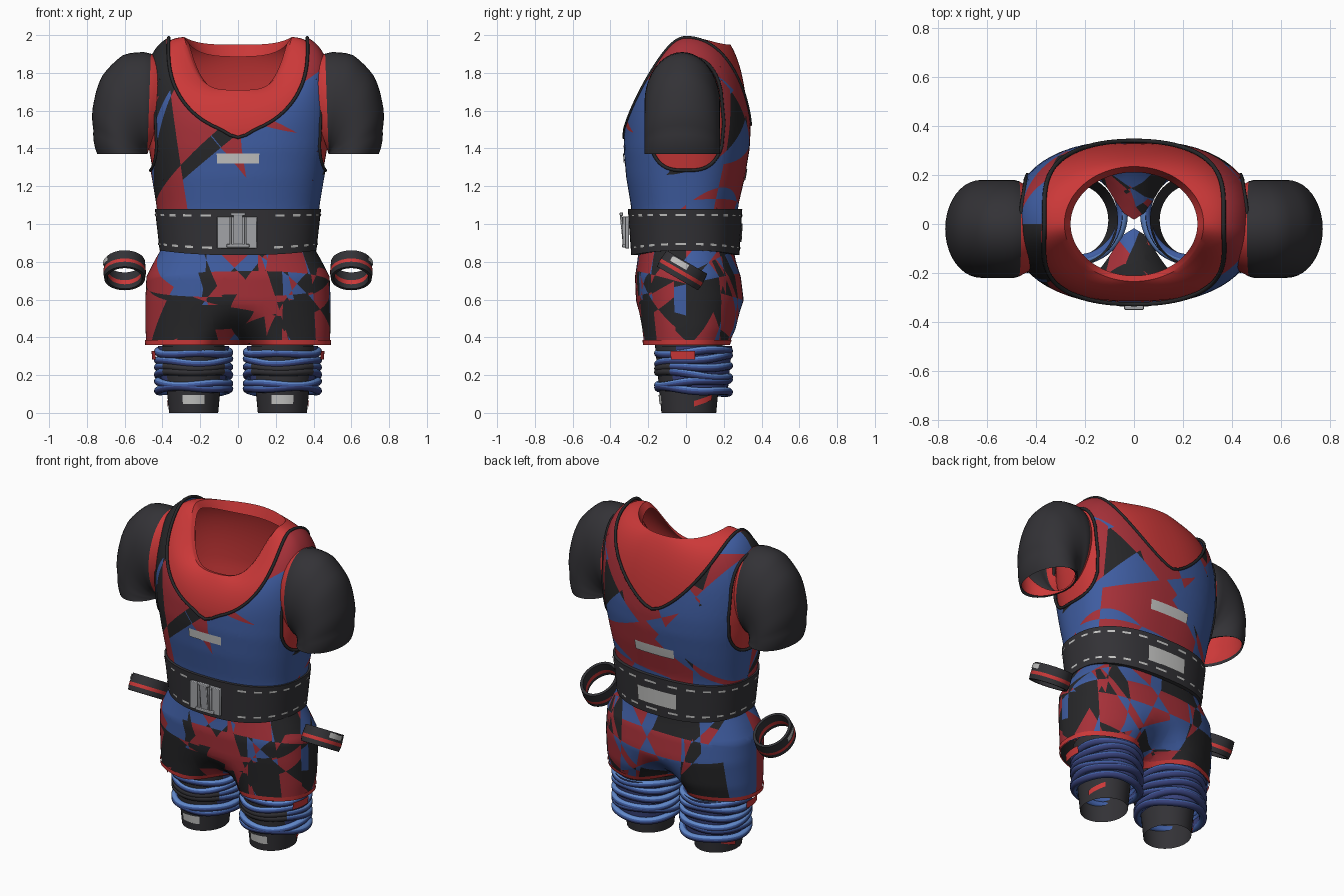
import bpy, bmesh, random
from math import sin, cos, asin, pi, radians, degrees, exp
from mathutils import Vector, Matrix

if "Cube" in bpy.data.objects:
    bpy.data.objects.remove(bpy.data.objects["Cube"])
rng = random.Random(11)


def material(name, *rgb):
    m = bpy.data.materials.new(name)
    m.use_nodes = True
    m.diffuse_color = (*rgb, 1)
    m.node_tree.nodes["Principled BSDF"].inputs["Base Color"].default_value = (*rgb, 1)
    return m


RED = material("shirt red", .6, .04, .04)
CRIMSON = material("crimson", .38, .03, .04)
CHARCOAL = material("charcoal", .033, .032, .037)
BLACK = material("soft black", .02, .02, .022)
BLUE = material("blue", .05, .11, .36)
SKY = material("light blue", .12, .25, .6)
NAVY = material("navy", .04, .055, .2)
PALE = material("pale grey", .55, .55, .54)
STEEL = material("steel grey", .36, .37, .39)
CAMO = [CRIMSON, BLACK, BLUE]


def finish(name, bm, mats, mirror=False):
    me = bpy.data.meshes.new(name)
    bm.to_mesh(me)
    bm.free()
    for m in mats:
        me.materials.append(m)
    me.set_sharp_from_angle(angle=radians(40))
    ob = bpy.data.objects.new(name, me)
    bpy.context.collection.objects.link(ob)
    if mirror:
        ob.modifiers.new("mirror", 'MIRROR')
    return ob


def patch(name, f, u0, u1, nu, lo, hi, nv, mats, rule=None, mirror=False, cells=None):
    """Grid over f(u, v); u in degrees, lo and hi may depend on u."""
    bm = bmesh.new()
    low = lo if callable(lo) else lambda u: lo
    high = hi if callable(hi) else lambda u: hi
    us = [u0 + (u1 - u0) * i / nu for i in range(nu + 1)]
    g = [[bm.verts.new(f(u, low(u) + (high(u) - low(u)) * j / nv)) for j in range(nv + 1)] for u in us]
    for i in range(nu):
        for j in range(nv):
            vs = (g[i][j], g[i + 1][j], g[i + 1][j + 1], g[i][j + 1])
            mid = sum((v.co for v in vs), Vector()) / 4
            k = rule(i, j, mid) if rule else 0
            if k is not None:
                face = bm.faces.new(vs)
                face.material_index, face.smooth = k, True
    bmesh.ops.delete(bm, geom=[v for v in bm.verts if not v.link_faces], context='VERTS')
    bmesh.ops.remove_doubles(bm, verts=bm.verts[:], dist=1e-5)
    if cells:
        camouflage(bm, *cells)
    return finish(name, bm, mats, mirror)


def camouflage(bm, planes, hints, weights, colours):
    """Cut the cloth into straight-edged shards and colour each shard."""
    for co, no in planes:
        bmesh.ops.bisect_plane(bm, geom=bm.verts[:] + bm.edges[:] + bm.faces[:], dist=1e-5,
                               plane_co=co, plane_no=no)
    shards = {}
    for face in bm.faces:
        c = face.calc_center_median()
        shards.setdefault(tuple((c - co).dot(no) > 0 for co, no in planes), []).append(face)
    for key, faces in shards.items():
        mid = sum((q.calc_center_median() for q in faces), Vector()) / len(faces)
        if key not in colours:
            near = [h[3] for h in hints if (Vector(h[:3]) - mid).length < .12]
            colours[key] = near[0] if near else rng.choices((0, 1, 2), weights[mid.y > 0])[0]
        for q in faces:
            q.material_index = colours[key]


def random_planes(n, z0, z1, slope):
    planes = [(Vector((0, 0, 0)), Vector((0, 1, 0)))]
    for _ in range(n):
        co = Vector((rng.uniform(-.45, .45), rng.uniform(-.25, .25), rng.uniform(z0, z1)))
        no = Vector((rng.uniform(-1, 1), rng.uniform(-.5, .5), rng.uniform(-slope, slope)))
        planes.append((co, no.normalized()))
    return planes


def lookup(table, x):
    """Linear interpolation of the rows of a table by their first column."""
    x = min(max(x, table[0][0]), table[-1][0])
    for p, q in zip(table, table[1:]):
        if x <= q[0]:
            t = (x - p[0]) / (q[0] - p[0])
            return [a + (b - a) * t for a, b in zip(p[1:], q[1:])]


def oval(u, a, front, back):
    c, s = cos(radians(u)), sin(radians(u))
    sq = lambda w: abs(w) ** .833 * (1 if w > 0 else -1)
    return a * sq(c), (back if s > 0 else front) * sq(s)


# Torso surface: straight body, rounded shoulders, then a lip turned in at the neck
BODY = [(.9, .4, .26, .25), (1.1, .42, .28, .265), (1.25, .445, .305, .3),
        (1.4, .472, .318, .325), (1.5, .485, .315, .33)]


def torso(u, v, off=0):
    z = .9 + 1.2 * min(v, .5)
    a, fr, bk = (w + off for w in lookup(BODY, z))
    x, y = oval(u, a, fr, bk)
    base = Vector((x, y, z))
    if v <= .5:
        return base
    t = min(2 * v - 1, 1)
    c, s = cos(radians(u)), sin(radians(u))
    ctrl_z, neck_z = (1.82 + .16 * c * c, 1.95 + .04 * c ** 4) if s > 0 else (1.63 + .35 * c * c, 1.71 + .28 * c ** 4)
    ctrl = Vector((1.08 * x, .96 * y, ctrl_z + off))
    neck = Vector(((.285 + off) * c, (.235 + off) * s, neck_z + off))
    p = base * (1 - t) ** 2 + ctrl * 2 * t * (1 - t) + neck * t * t
    k = max(0, v - 1) * 10
    return Vector((p.x * (1 - .09 * k), p.y * (1 - .1 * k), p.z - k * (.035 + .03 * s)))


patch("shirt", torso, 0, 360, 96, 0, 1.1, 44, [RED])


# Camouflage vest
def from_centre(u):
    return 90 - degrees(asin(min(1, abs(sin(radians(u))))))


def neckline(u):
    base = .52 if sin(radians(u)) > 0 else .465
    e = (from_centre(u) / 90) ** .7
    return base + (.92 - base) * e * e * (3 - 2 * e)


ARM = 32


def armhole(u, side):
    q = max(0, 1 - ((90 - from_centre(u)) / ARM) ** 2.5) ** .4
    return .52 + (.24 if side > 0 else -.2) * q


vest = lambda u, v: torso(u, v, .012)
label = lambda u, v: torso(u, v, .018)
hints = [(-.28, -.27, 1.38, 1), (.33, -.25, 1.47, 2), (.2, -.28, 1.2, 2), (-.2, -.27, 1.12, 2),
         (-.35, -.2, 1.75, 1), (.4, -.2, 1.3, 1), (0, -.3, 1.35, 0), (.43, -.05, 1.22, 1),
         (.25, .3, 1.4, 2), (-.25, .3, 1.4, 2), (0, .3, 1.15, 0)]
cells = (random_planes(17, 1, 1.9, .9), hints, [(.62, .2, .18), (.38, .18, .44)], {})
patch("vest_front", vest, 180 + ARM, 360 - ARM, 60, 0, neckline, 24, CAMO, cells=cells)
patch("vest_back", vest, ARM, 180 - ARM, 60, 0, neckline, 24, CAMO, cells=cells)
for side, mid in (("left", 0), ("right", 180)):
    up, down = (lambda u: armhole(u, 1)), (lambda u: armhole(u, -1))
    patch(side + "_vest_side", vest, mid - ARM, mid + ARM, 32, 0, down, 14, CAMO, cells=cells)
    patch(side + "_vest_strap", vest, mid - ARM, mid + ARM, 32, up, neckline, 8, CAMO, cells=cells)
patch("chest_label", label, 260, 280, 8, .35, .394, 2, [PALE])
patch("back_label", label, 77, 103, 8, .275, .325, 2, [PALE])


def piping(name, pts):
    cu = bpy.data.curves.new(name, 'CURVE')
    cu.dimensions, cu.bevel_depth, cu.bevel_resolution = '3D', .009, 2
    sp = cu.splines.new('POLY')
    sp.points.add(len(pts) - 1)
    for q, p in zip(sp.points, pts):
        q.co = (*p, 1)
    sp.use_cyclic_u = True
    cu.materials.append(BLACK)
    bpy.context.collection.objects.link(bpy.data.objects.new(name, cu))


piping("neck_piping", [vest(u, neckline(u)) for u in range(0, 360, 3)])
for side, mid in (("left", 0), ("right", 180)):
    arc = range(mid - ARM, mid + ARM + 1, 2)
    piping(side + "_armhole_piping", [vest(u, armhole(u, 1)) for u in arc]
           + [vest(u, armhole(u, -1)) for u in reversed(arc[1:-1])])

# Sleeves: rings fanned about the armpit, with a red yoke and lining
SLEEVE = [(-18, .47), (0, .54), (13, .543), (30, .478), (44, .403), (65, .315), (90, .265)]


def sleeve(u, v):
    a, k = (v, 1) if v <= 90 else (180 - v, .93)
    half = lookup(SLEEVE, a)[0] / 2
    r = half * (1 + k * cos(radians(u)))
    y = -.02 - k * (.2 + .0025 * min(a, 0)) * sin(radians(u))
    return Vector((.48 + r * sin(radians(a)), y, 1.37 + r * cos(radians(a))))


patch("sleeves", sleeve, 0, 360, 40, -18, 134, 38, [CHARCOAL, RED],
      lambda i, j, c: int(j < 4 or j > 27), mirror=True)


# Belt with stitching, back label and buckle
def belt(u, v, off=0):
    k = min(max(v, 0), 1)
    inset = abs(v - k) * .35 - off
    x, y = oval(u, .415 + .025 * k - inset, .29 + .018 * k - inset, .283 + .015 * k - inset)
    return Vector((x, y, .86 + .22 * k - .025 * (1 - k) * sin(radians(u)) ** 2))


trim = lambda u, v: belt(u, v, .004)
patch("belt", belt, 0, 360, 96, -.08, 1.08, 29, [CHARCOAL])
for name, v in (("lower", .13), ("upper", .83)):
    patch(name + "_belt_stitching", trim, 0, 360, 48, v, v + .05, 1, [PALE],
          lambda i, j, c: 0 if i % 2 and not (c.y < 0 and abs(c.x) < .12) else None)
patch("belt_label", lambda u, v: belt(u, v, .007), 76, 104, 8, .28, .68, 2, [PALE])


def box(name, centre, size, mat, tilt=0):
    bm = bmesh.new()
    bmesh.ops.create_cube(bm, size=1, matrix=Matrix.Translation(centre)
                          @ Matrix.Rotation(radians(tilt), 4, 'X') @ Matrix.Diagonal((*size, 1)))
    bev = finish(name, bm, [mat]).modifiers.new("bevel", 'BEVEL')
    bev.width, bev.segments = .004, 2


box("buckle_plate", (-.005, -.312, .955), (.21, .02, .17), STEEL)
box("buckle_lever", (0, -.336, .965), (.05, .012, .17), STEEL, 6)
box("buckle_hinge", (0, -.325, .885), (.12, .025, .02), STEEL)
box("buckle_crossbar", (0, -.342, 1.052), (.08, .018, .018), STEEL)
for side, x in (("left", .04), ("right", -.04)):
    box(side + "_buckle_rail", (x, -.327, .96), (.012, .02, .16), STEEL)

# Camouflage shorts, pinched between the legs
HIPS = [(.36, .485, .245, .25), (.45, .49, .25, .285), (.6, .49, .265, .305),
        (.72, .485, .27, .29), (.8, .445, .258, .265), (.87, .405, .25, .25)]


def shorts(u, v, off=0):
    z = .36 + .51 * v
    x, y = oval(u, *(w + off for w in lookup(HIPS, z)))
    k = .93 * min(max((.6 - z) / .24, 0), 1) ** 2
    return Vector((x, y * (1 - k * exp(-(x / .12) ** 2)), z))


hints = [(-.3, -.22, .77, 2), (.35, -.2, .5, 1), (-.3, -.24, .5, 1), (.1, -.26, .6, 0), (0, -.2, .5, 1)]
cells = (random_planes(26, .4, .85, .5), hints, [(.45, .37, .18), (.38, .3, .32)], {})
patch("shorts", shorts, 0, 360, 120, 0, 1, 24, CAMO, cells=cells)
patch("shorts_hem", lambda u, v: shorts(u, v, .006), 0, 360, 120, 0, .05, 2, [RED])


# Legs with labels, red marks and coiled knee wraps
def leg(u, v, off=0):
    a = radians(u)
    return Vector((.235 + (.13 + .04 * v + off) * cos(a), .015 + (.145 + .04 * v + off) * sin(a), .42 * v))


patch("ankles", leg, 0, 360, 40, 0, 1, 12, [CHARCOAL], mirror=True)
patch("ankle_labels", lambda u, v: leg(u, v, .006), 246, 294, 8, .11, .225, 2, [PALE], mirror=True)
patch("ankle_marks", lambda u, v: leg(u, v + (u - 30) * .002, .006), 10, 50, 8, .12, .19, 2, [RED], mirror=True)
patch("knee_marks", lambda u, v: leg(u, v, .062), -24, 8, 8, .67, .78, 2, [RED], mirror=True)
patch("wrap_lining", lambda u, v: leg(u, v, .025) + Vector((0, .025, 0)), 0, 360, 40, .27, .84, 6,
      [NAVY, CHARCOAL], lambda i, j, c: int(c.y < -.06), mirror=True)
for n in range(6):
    z, tilt, turn = .122 + .04 * n, rng.uniform(-.02, .02), rng.uniform(0, 6)

    def coil(u, v):
        a, p = radians(u), 2 * pi * v
        return Vector((.235 + (.188 + .022 * cos(p)) * cos(a), .04 + (.187 + .022 * cos(p)) * sin(a),
                       z + tilt * sin(a) + .006 * sin(3 * a + turn) + .021 * sin(p)))

    def coil_colour(i, j, c):
        if n in (2, 3) and c.y < -.08:
            return 3
        return 1 if j in (1, 2) else 2 if j > 8 else 0

    patch("knee_wrap_%d" % (n + 1), coil, 0, 360, 48, 0, 1, 12, [BLUE, SKY, NAVY, CHARCOAL],
          coil_colour, mirror=True)

# Wristbands, tilted forward
BAND = [(0, -.05), (.004, -.022), (.004, -.002), (0, .05), (-.016, .05),
        (-.02, 0), (-.02, -.025), (-.016, -.05), (0, -.05)]
TILT = Matrix.Rotation(radians(-30), 3, 'X')


def on_wrist(u, r, h):
    a = radians(u)
    return Vector((.6, -.02, .755)) + TILT @ Vector(((.108 + r) * cos(a), (.125 + r) * sin(a), h))


patch("wristbands", lambda u, v: on_wrist(u, *BAND[round(v * 8)]), 0, 360, 40, 0, 1, 8,
      [CHARCOAL, RED], lambda i, j, c: int(j in (1, 5)), mirror=True)
patch("wristband_labels", lambda u, v: on_wrist(u, .007, v), -38, 8, 8, .012, .042, 2, [PALE], mirror=True)
